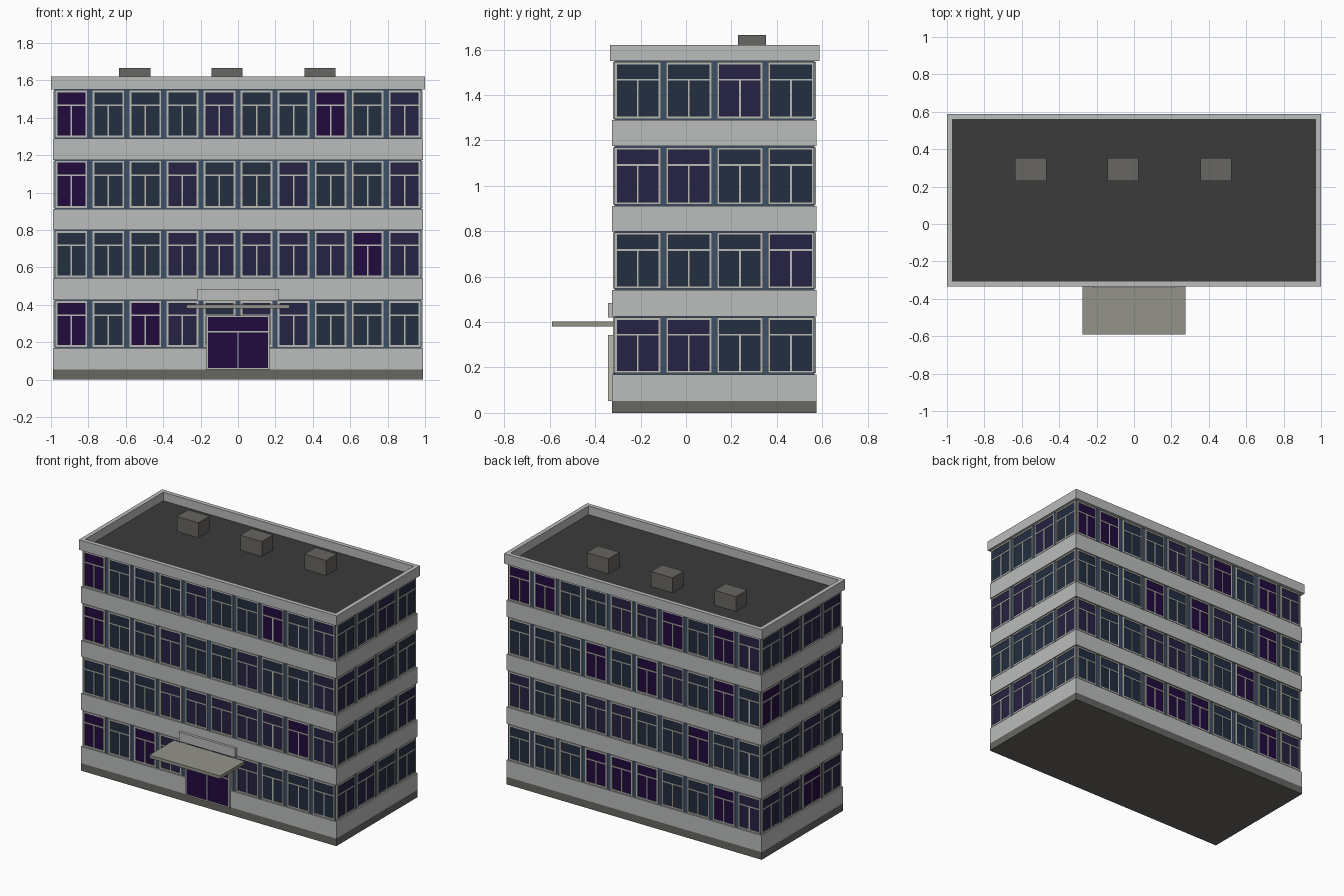
import bpy, bmesh

if "Cube" in bpy.data.objects:
    bpy.data.objects.remove(bpy.data.objects["Cube"])


def srgb(r, g, b):
    f = lambda c: c / 12.92 if c <= 0.04045 else ((c + 0.055) / 1.055) ** 2.4
    return (f(r / 255), f(g / 255), f(b / 255), 1)


def material(name, rgb):
    m = bpy.data.materials.new(name)
    m.diffuse_color = srgb(*rgb)
    m.use_nodes = True
    m.node_tree.nodes["Principled BSDF"].inputs["Base Color"].default_value = m.diffuse_color
    return m


WALL = material("light grey wall", (186, 189, 187))
FRAME = material("pale frame", (186, 187, 180))
BASE = material("dark grey stone", (104, 102, 98))
ROOF = material("roof felt", (59, 59, 59))
CANOPY = material("canopy concrete", (148, 147, 138))
PIER = material("blue grey pier", (62, 80, 104))
GLASS = {
    "T": material("teal glass", (34, 46, 64)),
    "N": material("navy glass", (37, 34, 66)),
    "P": material("purple glass", (34, 11, 63)),
}


def add_box(bm, x0, x1, y0, y1, z0, z1):
    vs = [bm.verts.new((x, y, z)) for z in (z0, z1)
          for x, y in ((x0, y0), (x1, y0), (x1, y1), (x0, y1))]
    for f in ((3, 2, 1, 0), (4, 5, 6, 7), (0, 1, 5, 4), (1, 2, 6, 5), (2, 3, 7, 6), (3, 0, 4, 7)):
        bm.faces.new([vs[i] for i in f])


def finish(bm, name, mat):
    bmesh.ops.recalc_face_normals(bm, faces=bm.faces[:])
    me = bpy.data.meshes.new(name)
    bm.to_mesh(me)
    bm.free()
    me.materials.append(mat)
    ob = bpy.data.objects.new(name, me)
    bpy.context.collection.objects.link(ob)
    return ob


def box_part(name, mat, *boxes):
    bm = bmesh.new()
    for b in boxes:
        add_box(bm, *b)
    return finish(bm, name, mat)


X, Y0, Y1 = 0.99, -0.325, 0.575
FLOORS = [(0.17, 0.425), (0.542, 0.80), (0.912, 1.175), (1.29, 1.55)]

# Plinth, wall bands and the recessed blue storeys
box_part("plinth", BASE, (-X, X, Y0, Y1, 0, 0.053))
edges = [0.053] + [z for f in FLOORS for z in f]
for i in range(4):
    box_part(f"wall_band_{i + 1}", WALL, (-X, X, Y0, Y1, edges[2 * i], edges[2 * i + 1]))
    box_part(f"storey_core_{i + 1}", PIER,
             (-X + 0.01, X - 0.01, Y0 + 0.01, Y1 - 0.01, *FLOORS[i]))

# Parapet ring, roof deck and vent boxes
PX, P0, P1, T = 1.0, -0.335, 0.588, 0.03
box_part("parapet", WALL,
         (-PX, PX, P0, P0 + T, 1.55, 1.62), (-PX, PX, P1 - T, P1, 1.55, 1.62),
         (-PX, -PX + T, P0 + T, P1 - T, 1.55, 1.62), (PX - T, PX, P0 + T, P1 - T, 1.55, 1.62))
box_part("roof_deck", ROOF, (-PX + T, PX - T, P0 + T, P1 - T, 1.55, 1.56))
for i, x in enumerate((-0.635, -0.143, 0.355)):
    box_part(f"roof_vent_{i + 1}", BASE, (x, x + 0.167, 0.23, 0.353, 1.56, 1.665))

# Window rows: u runs left to right as seen from outside, d is depth behind the band face
SIDES = {
    "front": (2 * X, lambda u0, u1, d0, d1: (-X + u0, -X + u1, Y0 + d0, Y0 + d1)),
    "right": (Y1 - Y0, lambda u0, u1, d0, d1: (X - d1, X - d0, Y0 + u0, Y0 + u1)),
    "back": (2 * X, lambda u0, u1, d0, d1: (X - u1, X - u0, Y1 - d1, Y1 - d0)),
    "left": (Y1 - Y0, lambda u0, u1, d0, d1: (-X + d0, -X + d1, Y1 - u1, Y1 - u0)),
}
# Glass tint per window, ground floor first
TINTS = {
    "front": ("PTPNTNNTTT", "TTTNNNNNPN", "PTTNTTNTTN", "PTTTNTTPTN"),
    "right": ("NNTT", "TTTN", "NNTT", "TTNT"),
    "back": ("TTTPPPTTPN", "NTTNNTTPTT", "TTTPTPNTPT", "PPTTNNPTPN"),
    "left": ("NNPN", "TTNT", "PTNN", "TNNN"),
}


def window_bars(u0, u1, z0, z1, w, t, split):
    """Outer frame, transom and lower mullion as (u0, u1, z0, z1)."""
    zt, um = z0 + (z1 - z0) * split, (u0 + u1) / 2
    return [(u0, u0 + w, z0, z1), (u1 - w, u1, z0, z1),
            (u0 + w, u1 - w, z0, z0 + w), (u0 + w, u1 - w, z1 - w, z1),
            (u0 + w, u1 - w, zt - t, zt + t), (um - t, um + t, z0 + w, zt - t)]


for side, (length, place) in SIDES.items():
    frames = bmesh.new()
    panes = {k: bmesh.new() for k in GLASS}
    for row, (z0, z1) in zip(TINTS[side], FLOORS):
        pitch = length / len(row)
        gap = 0.0145 if len(row) == 10 else 0.011
        for i, tint in enumerate(row):
            u0, u1 = i * pitch + gap, (i + 1) * pitch - gap
            a, b = z0 + 0.005, z1 - 0.005
            for p, q, r, s in window_bars(u0, u1, a, b, 0.010, 0.004, 0.69):
                add_box(frames, *place(p, q, 0.003, 0.011), r, s)
            add_box(panes[tint], *place(u0 + 0.004, u1 - 0.004, 0.007, 0.0115), a + 0.004, b - 0.004)
    finish(frames, f"{side}_window_frames", FRAME)
    for k, bm in panes.items():
        finish(bm, f"{side}_{GLASS[k].name.replace(' ', '_')}", GLASS[k])

# Entrance door, canopy and fascia panel
box_part("door_glass", GLASS["P"], (-0.165, 0.165, -0.338, -0.315, 0.058, 0.338))
box_part("door_frame", FRAME, *[(p, q, -0.343, -0.32, r, s) for p, q, r, s in
                                window_bars(-0.17, 0.17, 0.053, 0.343, 0.009, 0.004, 0.70)])
box_part("canopy", CANOPY, (-0.275, 0.275, -0.59, -0.315, 0.38, 0.402))
box_part("fascia_panel", WALL, (-0.218, 0.218, -0.343, -0.32, 0.42, 0.484))
